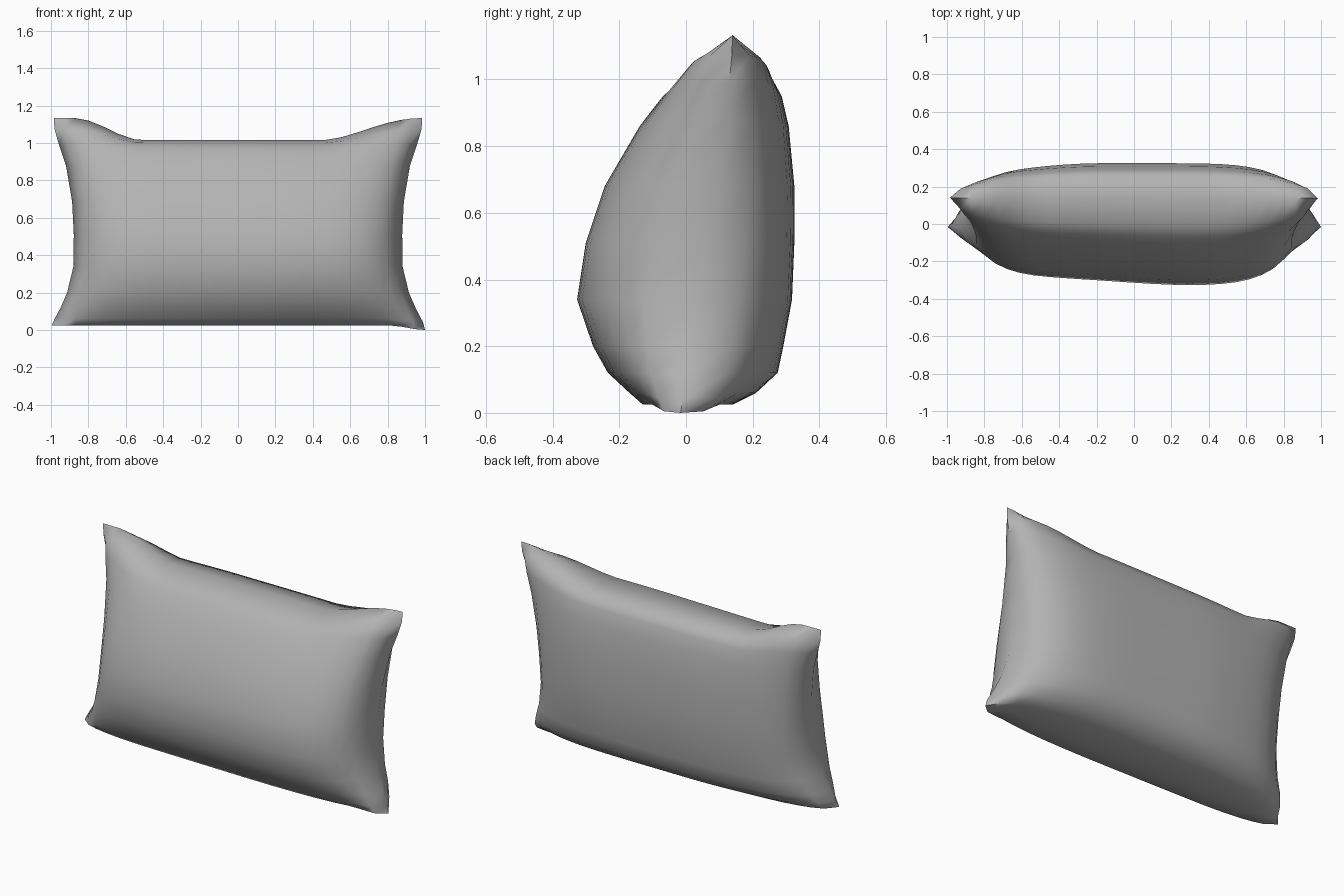
import bpy, bmesh, math

if "Cube" in bpy.data.objects:
    bpy.data.objects.remove(bpy.data.objects["Cube"])

# Side profile rows: z, front y, back y, corner-ear weight
ROWS = [(.025, -.02, -.02, 0), (.025, -.13, .14, 0), (.06, -.17, .21, 0),
        (.12, -.235, .275, 0), (.20, -.28, .292, 0), (.34, -.328, .318, 0),
        (.51, -.302, .325, 0), (.68, -.245, .325, .04), (.86, -.14, .308, .15),
        (.95, -.07, .287, .35), (1.0, -.01, .26, .62), (1.015, .14, .14, 1)]
# Half width of the bowed end seam against height
ENDS = [(0, 1.0), (.03, .995), (.09, .965), (.16, .925), (.32, .88), (.6, .877),
        (.8, .9), (.92, .93), (1.05, .98), (1.14, .985)]
COLS = 24


def lookup(table, t):
    for (a, fa), (b, fb) in zip(table, table[1:]):
        if t <= b:
            return fa + (fb - fa) * max(0, (t - a) / (b - a))
    return table[-1][1]


def smooth(a, b, t):
    t = min(1, max(0, (t - a) / (b - a)))
    return t * t * (3 - 2 * t)


def point(u, row, side):
    z0, front, back, ear = row
    seam = -.02 + .16 * z0 / 1.015
    # corners rise into ears, fuller lift on the left
    rise = smooth(.58, .92, -u) if u < 0 else smooth(.5, 1, u)
    z = z0 + .118 * ear * rise
    if u > 0:
        z -= .025 * smooth(.85, 1, u) * (1 - smooth(.025, .15, z0))
    # fullness falls to zero at the end seams, front is fuller on the right
    k = math.sqrt(max(0, 1 - abs(u) ** 5))
    if side == 0:
        k *= .89 + .11 * smooth(-.6, .4, u)
    else:
        k *= .94 + .06 * smooth(-.7, -.2, u)
    y = seam + ((front if side == 0 else back) - seam) * k
    flare = lookup(ENDS, z) - .88
    x = u * (.88 + flare * abs(u) ** 3)
    return x, y, z


# Pillow: front and back sheets sewn along the seam
bm = bmesh.new()
for side in (0, 1):
    grid = []
    for i in range(COLS + 1):
        s = -1 + 2 * i / COLS
        u = .45 * s + .55 * math.sin(s * math.pi / 2)
        grid.append([bm.verts.new(point(u, r, side)) for r in ROWS])
    for a, b in zip(grid, grid[1:]):
        for j in range(len(ROWS) - 1):
            q = [a[j], b[j], b[j + 1], a[j + 1]]
            bm.faces.new(q if side == 0 else q[::-1])
bmesh.ops.remove_doubles(bm, verts=bm.verts, dist=.0005)
bmesh.ops.recalc_face_normals(bm, faces=bm.faces)
mesh = bpy.data.meshes.new("pillow")
bm.to_mesh(mesh)
bm.free()
pillow = bpy.data.objects.new("pillow", mesh)
bpy.context.collection.objects.link(pillow)
bpy.context.view_layer.objects.active = pillow
pillow.select_set(True)
bpy.ops.object.shade_smooth_by_angle(angle=math.radians(70))

# Grey cloth
cloth = bpy.data.materials.new("grey_cloth")
cloth.diffuse_color = (.45, .45, .45, 1)
cloth.use_nodes = True
cloth.node_tree.nodes["Principled BSDF"].inputs["Base Color"].default_value = cloth.diffuse_color
mesh.materials.append(cloth)
